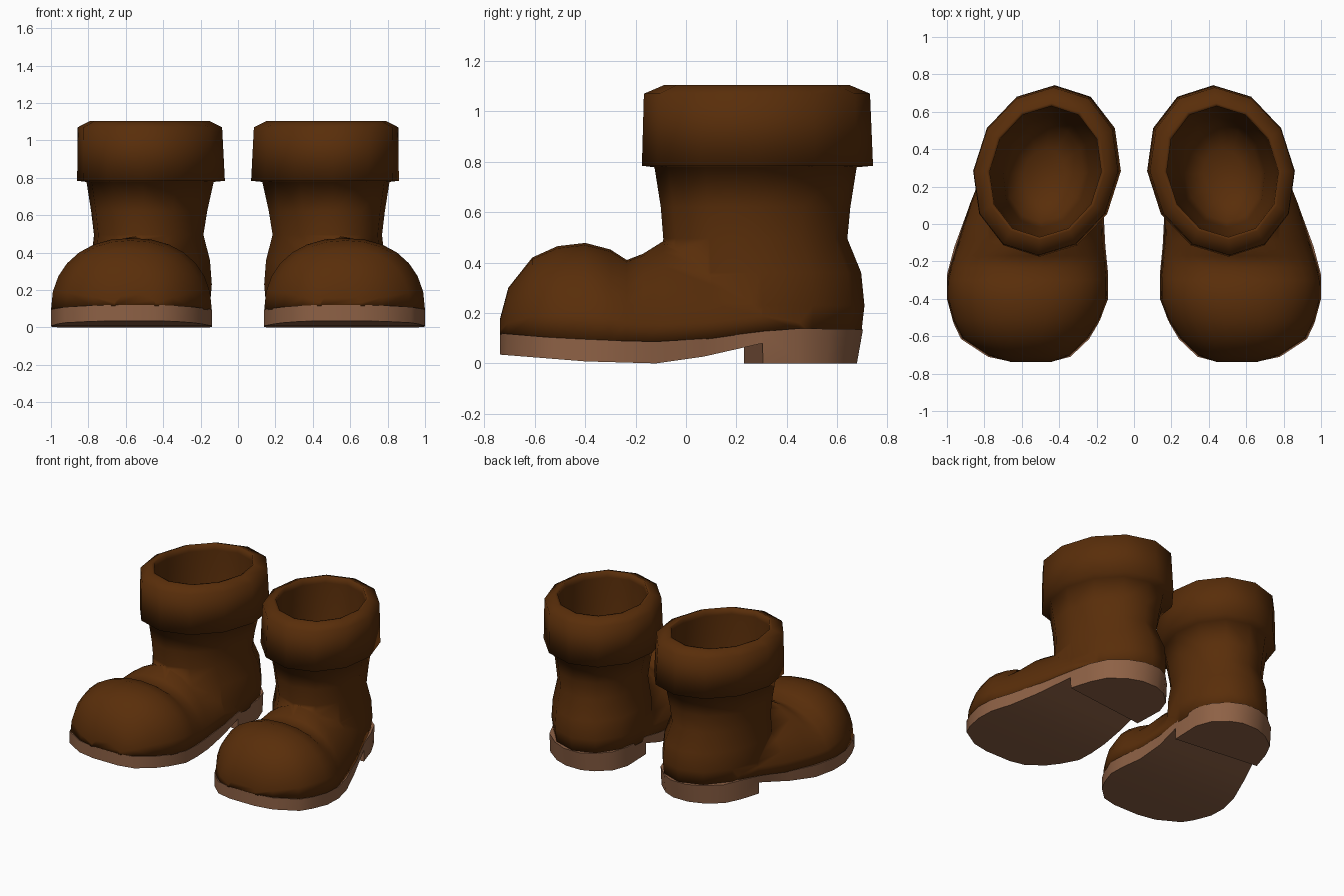
import bpy, bmesh, math

if "Cube" in bpy.data.objects:
    bpy.data.objects.remove(bpy.data.objects["Cube"])


def material(name, rgb):
    m = bpy.data.materials.new(name)
    m.diffuse_color = (*rgb, 1)
    m.use_nodes = True
    m.node_tree.nodes["Principled BSDF"].inputs["Base Color"].default_value = m.diffuse_color
    return m


BROWN = material("brown leather", (0.1, 0.027, 0.003))
TAN = material("tan sole", (0.27, 0.12, 0.06))


def loft(name, rings, mat):
    """Closed solid through rings of equal point count."""
    bm = bmesh.new()
    vs = [[bm.verts.new(p) for p in r] for r in rings]
    n = len(rings[0])
    for a, b in zip(vs, vs[1:]):
        for i in range(n):
            bm.faces.new((a[i], a[(i + 1) % n], b[(i + 1) % n], b[i]))
    bm.faces.new(vs[0])
    bm.faces.new(vs[-1])
    bmesh.ops.recalc_face_normals(bm, faces=bm.faces)
    me = bpy.data.meshes.new(name)
    bm.to_mesh(me)
    bm.free()
    me.materials.append(mat)
    ob = bpy.data.objects.new(name, me)
    bpy.context.collection.objects.link(ob)
    return ob


def oval(z, xl, xr, yf, yb, n=12):
    """Horizontal oval ring from its bounds, turned slightly toe-out."""
    cx, cy, rx, ry = (xl + xr) / 2, (yf + yb) / 2, (xr - xl) / 2, (yb - yf) / 2
    return [(cx + rx * math.cos(t) - .09 * ry * math.sin(t), cy + ry * math.sin(t), z)
            for t in (2 * math.pi * i / n - math.pi / 2 for i in range(n))]


def interp(table, y):
    for (y0, a), (y1, b) in zip(table, table[1:]):
        if y <= y1:
            return a + (b - a) * max(0, (y - y0) / (y1 - y0))
    return table[-1][1]


SOLE_TOP = [(-.74, .12), (-.5, .1), (-.15, .085), (.05, .095), (.25, .125), (.37, .14), (.7, .135)]
SOLE_BOTTOM = [(-.74, .035), (-.4, .008), (-.12, 0), (.07, .027), (.23, .07), (.31, .09)]


def arch(y, xl, xr, top, p=2.2, n=14):
    """Upright dome-shaped section of the foot."""
    z0, cx, rx = interp(SOLE_TOP, y) - .004, (xl + xr) / 2, (xr - xl) / 2
    pts = []
    for i in range(n + 1):
        c, s = math.cos(math.pi * i / n), max(0, math.sin(math.pi * i / n))
        pts.append((cx + rx * math.copysign(abs(c) ** (2 / p), c), y,
                    z0 + (top - z0) * s ** (2 / p)))
    return pts


def boolean(ob, other, op):
    m = ob.modifiers.new("cut", 'BOOLEAN')
    m.operation, m.object, m.solver = op, other, 'EXACT'
    bpy.context.view_layer.objects.active = ob
    bpy.ops.object.modifier_apply(modifier=m.name)
    bpy.data.objects.remove(other)


def finish(ob, angle):
    bpy.ops.object.select_all(action='DESELECT')
    ob.select_set(True)
    bpy.context.view_layer.objects.active = ob
    bpy.ops.object.shade_smooth_by_angle(angle=math.radians(angle))
    m = ob.modifiers.new("other boot", 'MIRROR')
    m.use_mirror_merge = False


# Heel, shaft and folded cuff
upper = loft("boot_uppers", [oval(*r) for r in (
    (.115, .15, .775, -.10, .695), (.23, .14, .79, -.10, .708),
    (.36, .15, .785, -.10, .695), (.495, .185, .77, -.09, .64),
    (.62, .165, .785, -.10, .652), (.778, .13, .81, -.125, .677),
    (.784, .07, .86, -.175, .742), (1.07, .085, .857, -.167, .73),
    (1.105, .155, .79, -.085, .647))], BROWN)

# Rounded foot and toe
foot = loft("foot", [arch(*s) for s in (
    (-.737, .44, .66, .18), (-.705, .345, .775, .30), (-.61, .245, .92, .42),
    (-.51, .18, .97, .465), (-.40, .14, 1.0, .478), (-.30, .14, 1.0, .452),
    (-.235, .145, .985, .41, 2.1), (-.17, .152, .965, .435, 1.95),
    (-.09, .16, .94, .485, 1.75), (.10, .165, .88, .455, 1.8),
    (.30, .165, .80, .40, 2), (.45, .18, .74, .32, 2))], BROWN)
boolean(upper, foot, 'UNION')

# Hollow inside, narrowing downwards
hollow = loft("hollow", [oval(*r) for r in (
    (1.2, .175, .775, -.07, .63), (1.06, .175, .77, -.07, .63),
    (.78, .19, .75, -.055, .615), (.5, .24, .70, -.02, .575),
    (.32, .27, .68, .01, .53), (.24, .37, .59, .14, .40))], BROWN)
boolean(upper, hollow, 'DIFFERENCE')
finish(upper, 120)


# Sole with heel block
def slab(y, xl, xr, zb=None, skew=0.0, tuck=0.0):
    zt = interp(SOLE_TOP, y)
    zb = interp(SOLE_BOTTOM, y) if zb is None else zb
    return [(xl, y - skew, zt), (xr, y + skew, zt),
            (xr, y + skew - tuck, zb), (xl, y - skew - tuck, zb)]


sole = loft("boot_soles", [slab(*s) for s in (
    (-.738, .45, .65), (-.71, .34, .78), (-.615, .24, .925), (-.53, .19, .965),
    (-.40, .138, 1.0), (-.27, .138, 1.0), (-.12, .153, .96), (.07, .163, .89),
    (.267, .162, .80, .08, .037), (.268, .162, .80, 0, .037),
    (.45, .155, .755, 0), (.57, .195, .70, 0, 0, .01), (.66, .285, .59, 0, 0, .018),
    (.702, .37, .49, 0, 0, .024))], TAN)
finish(sole, 40)
